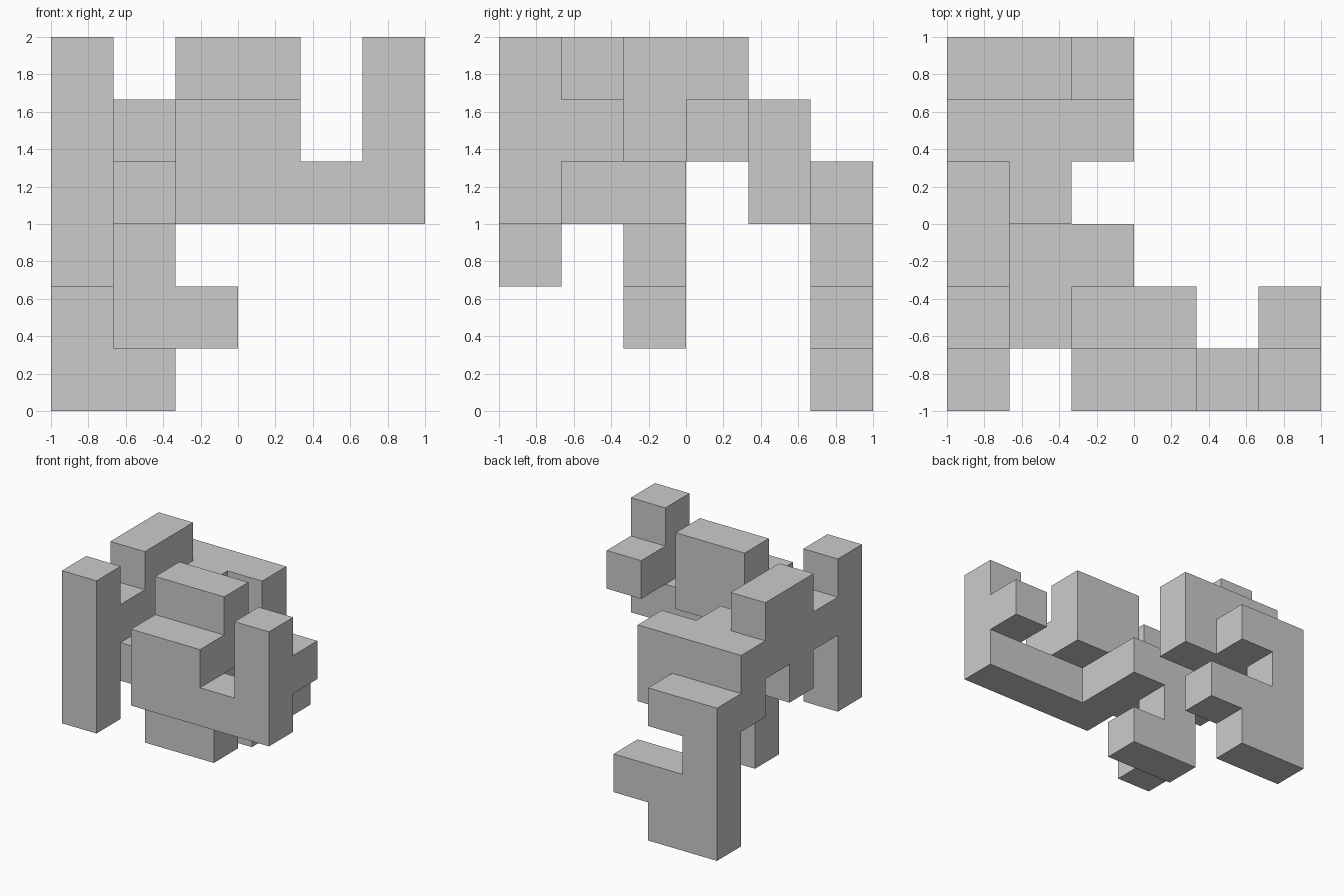
import bpy, bmesh, math
from itertools import product
from mathutils import Vector

if "Cube" in bpy.data.objects:
    bpy.data.objects.remove(bpy.data.objects["Cube"])

CELL = 1 / 3

# Bars on a 6 x 6 x 6 grid: first cell (x, y, z), last cell (x, y, z)
BARS = {
    "front_left_post":  ((0, 0, 2), (0, 0, 5)),
    "left_link":        ((0, 1, 4), (0, 1, 4)),
    "left_ridge":       ((0, 2, 4), (0, 3, 5)),
    "left_drop":        ((0, 2, 3), (0, 2, 3)),
    "middle_floor":     ((1, 1, 3), (2, 2, 3)),
    "middle_leg":       ((1, 2, 1), (1, 2, 2)),
    "middle_foot":      ((2, 2, 1), (2, 2, 1)),
    "front_wall":       ((2, 0, 3), (3, 0, 4)),
    "raised_block":     ((2, 1, 4), (3, 1, 5)),
    "front_rail":       ((4, 0, 3), (4, 0, 3)),
    "front_right_post": ((5, 0, 3), (5, 0, 5)),
    "right_tab":        ((5, 1, 4), (5, 1, 4)),
    "inner_link":       ((1, 3, 4), (1, 3, 4)),
    "rear_wall":        ((0, 4, 3), (2, 4, 4)),
    "back_post":        ((0, 5, 0), (0, 5, 3)),
    "back_upper_tab":   ((1, 5, 3), (1, 5, 3)),
    "back_lower_tab":   ((1, 5, 1), (2, 5, 1)),
    "back_foot":        ((1, 5, 0), (1, 5, 0)),
}

# Union of all bars
cells = set()
for lo, hi in BARS.values():
    cells.update(product(*(range(a, b + 1) for a, b in zip(lo, hi))))

# Outer skin only: one square wherever a cell meets empty space
bm = bmesh.new()
verts = {}


def corner(p):
    if p not in verts:
        verts[p] = bm.verts.new(Vector(p) * CELL - Vector((1, 1, 0)))
    return verts[p]


for c in cells:
    for axis, side in product(range(3), (0, 1)):
        n = list(c)
        n[axis] += 2 * side - 1
        if tuple(n) in cells:
            continue
        u, v = (axis + 1) % 3, (axis + 2) % 3
        loop = []
        for du, dv in ((0, 0), (1, 0), (1, 1), (0, 1)):
            p = list(c)
            p[axis] += side
            p[u] += du
            p[v] += dv
            loop.append(corner(tuple(p)))
        bm.faces.new(loop if side else loop[::-1])

# Merge coplanar squares into large flat faces
bmesh.ops.dissolve_limit(bm, angle_limit=math.radians(1),
                         verts=bm.verts[:], edges=bm.edges[:])
mesh = bpy.data.meshes.new("block_structure")
bm.to_mesh(mesh)
bm.free()
bpy.context.collection.objects.link(bpy.data.objects.new("block_structure", mesh))
